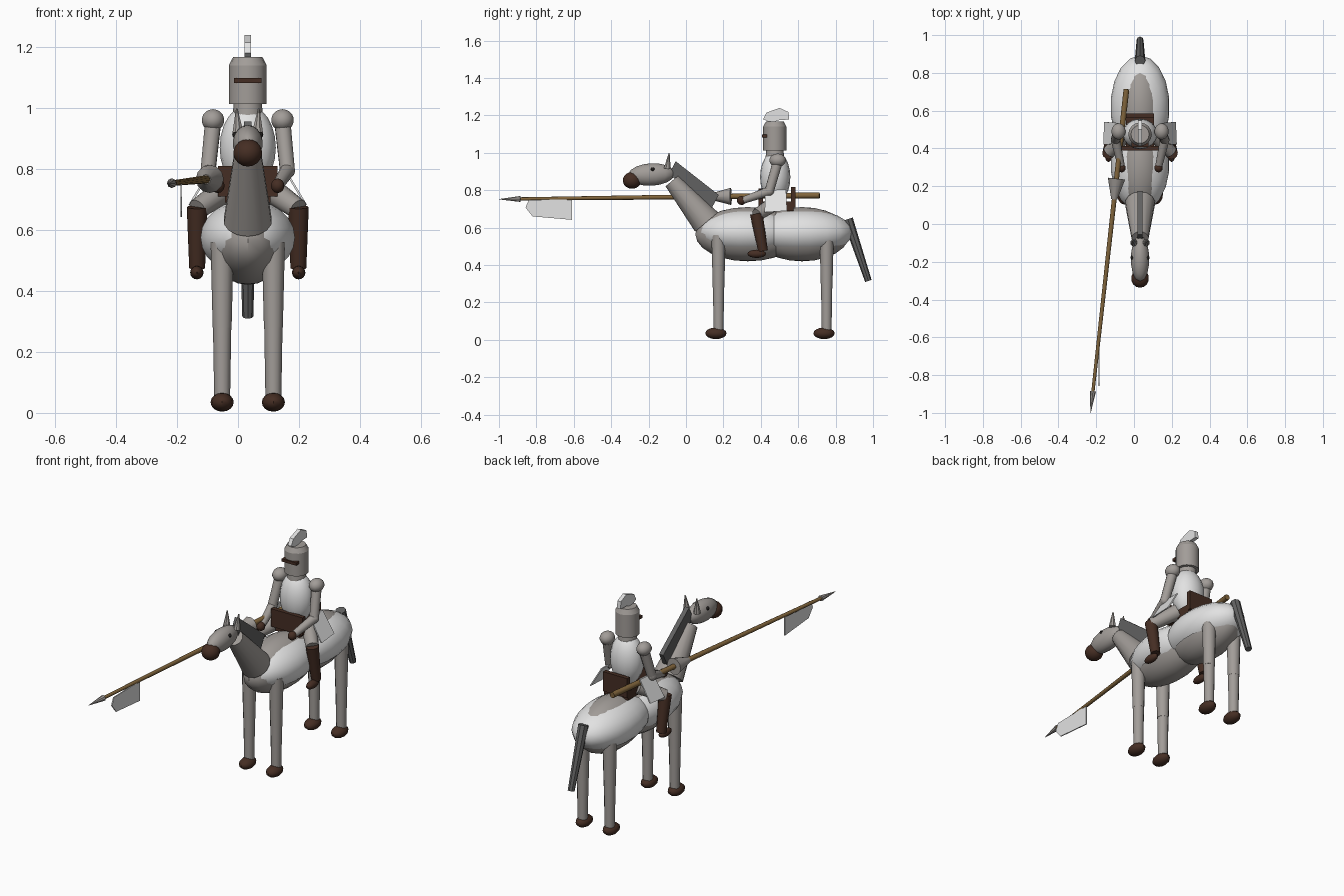
import bpy, bmesh, math
from mathutils import Vector, Matrix

if "Cube" in bpy.data.objects:
    bpy.data.objects.remove(bpy.data.objects["Cube"])

CX = 0.032  # centre plane of horse and rider


def mat(name, r, g, b):
    m = bpy.data.materials.new(name)
    m.diffuse_color = (r, g, b, 1)
    m.use_nodes = True
    m.node_tree.nodes["Principled BSDF"].inputs["Base Color"].default_value = m.diffuse_color
    return m


STEEL = mat("warm_grey", 0.36, 0.335, 0.315)
CLOTH = mat("pale_cloth", 0.76, 0.76, 0.76)
DARK = mat("dark_grey", 0.12, 0.12, 0.12)
LEATHER = mat("dark_brown", 0.06, 0.027, 0.017)
WOOD = mat("wood_brown", 0.22, 0.13, 0.045)
BLACK = mat("black", 0.015, 0.013, 0.012)


def finish(bm, name, material, smooth=True):
    bmesh.ops.recalc_face_normals(bm, faces=bm.faces[:])
    me = bpy.data.meshes.new(name)
    bm.to_mesh(me)
    bm.free()
    me.materials.append(material)
    ob = bpy.data.objects.new(name, me)
    bpy.context.collection.objects.link(ob)
    if smooth:
        bpy.ops.object.select_all(action='DESELECT')
        bpy.context.view_layer.objects.active = ob
        ob.select_set(True)
        bpy.ops.object.shade_smooth_by_angle(angle=math.radians(40))
    return ob


def ball(name, material, c, half, tilt=0, seg=14, rings=9, cut_z=None):
    """Ellipsoid, optionally tilted about x and opened below cut_z."""
    bm = bmesh.new()
    bmesh.ops.create_uvsphere(bm, u_segments=seg, v_segments=rings, radius=1)
    m = Matrix.Translation(c) @ Matrix.Rotation(tilt, 4, 'X') @ Matrix.Diagonal((*half, 1))
    bm.transform(m)
    if cut_z is not None:
        bmesh.ops.bisect_plane(bm, geom=bm.verts[:] + bm.edges[:] + bm.faces[:],
                               plane_co=(0, 0, cut_z), plane_no=(0, 0, -1), clear_outer=True)
    return finish(bm, name, material)


def rod(name, material, a, b, r1, r2, seg=12):
    """Tapered cylinder from a to b."""
    a, b = Vector(a), Vector(b)
    d = b - a
    bm = bmesh.new()
    bmesh.ops.create_cone(bm, cap_ends=True, segments=seg, radius1=r1, radius2=r2, depth=d.length)
    bm.transform(Matrix.Translation((a + b) / 2) @ d.to_track_quat('Z', 'Y').to_matrix().to_4x4())
    return finish(bm, name, material)


def box(name, material, c, half):
    bm = bmesh.new()
    bmesh.ops.create_cube(bm, size=2)
    bm.transform(Matrix.Translation(c) @ Matrix.Diagonal((*half, 1)))
    return finish(bm, name, material, False)


def plate(name, material, pts, x, half):
    """Side profile of (y, z) points extruded across x."""
    bm = bmesh.new()
    f = bm.faces.new([bm.verts.new((x - half, y, z)) for y, z in pts])
    ext = bmesh.ops.extrude_face_region(bm, geom=[f])
    vs = [v for v in ext["geom"] if isinstance(v, bmesh.types.BMVert)]
    bmesh.ops.translate(bm, verts=vs, vec=(2 * half, 0, 0))
    return finish(bm, name, material, False)


# --- horse body with cloth shells over chest and rump ---
ball("horse_chest", STEEL, (CX, 0.33, 0.565), (0.13, 0.28, 0.145), seg=18, rings=12)
ball("horse_rump", STEEL, (CX, 0.62, 0.565), (0.13, 0.255, 0.145), seg=18, rings=12)
ball("chest_cloth", CLOTH, (CX, 0.325, 0.575), (0.157, 0.26, 0.125), seg=18, rings=12, cut_z=0.5)
ball("rump_cloth", CLOTH, (CX, 0.62, 0.575), (0.157, 0.272, 0.125), seg=18, rings=12, cut_z=0.5)

# --- horse neck, head, mane, tail ---
rod("horse_neck", STEEL, (CX, 0.11, 0.63), (CX, -0.075, 0.85), 0.08, 0.045, 14)
ball("horse_head", STEEL, (CX, -0.185, 0.884), (0.05, 0.125, 0.06), tilt=math.radians(3))
ball("horse_muzzle", LEATHER, (CX, -0.288, 0.853), (0.048, 0.05, 0.045))
plate("horse_mane", DARK, [(-0.09, 0.885), (-0.055, 0.955), (0.175, 0.775), (0.135, 0.70)], CX, 0.013)
rod("horse_tail", DARK, (CX, 0.865, 0.645), (CX, 0.975, 0.315), 0.028, 0.018, 8)

for side, s in (("left", 1), ("right", -1)):
    def at(x, y, z):
        return (CX + s * x, y, z)

    # horse ears, eyes and legs
    rod("horse_ear_" + side, STEEL, at(0.032, -0.10, 0.915), at(0.036, -0.09, 0.998), 0.02, 0.003, 8)
    ball("horse_eye_" + side, BLACK, at(0.042, -0.178, 0.912), (0.009, 0.011, 0.01), seg=8, rings=6)
    for end, y in (("front", 0.174), ("rear", 0.752)):
        tag = "_%s_%s" % (end, side)
        rod("upper_leg" + tag, STEEL, at(0.084, y, 0.56), at(0.084, y, 0.28), 0.038, 0.031)
        rod("lower_leg" + tag, STEEL, at(0.084, y, 0.28), at(0.084, y, 0.045), 0.03, 0.026)
        ball("hoof" + tag, LEATHER, at(0.084, y - 0.014, 0.035), (0.038, 0.057, 0.031), seg=12, rings=8)

    # rider arms
    ball("shoulder_" + side, STEEL, at(0.114, 0.49, 0.96), (0.038, 0.044, 0.036))
    rod("upper_arm_" + side, STEEL, at(0.114, 0.49, 0.95), at(0.13, 0.445, 0.795), 0.027, 0.025)
    ball("elbow_" + side, STEEL, at(0.13, 0.445, 0.795), (0.026, 0.026, 0.026))
    rod("forearm_" + side, STEEL, at(0.13, 0.445, 0.795), at(0.1, 0.31, 0.748), 0.025, 0.019)
    ball("glove_" + side, LEATHER, at(0.098, 0.297, 0.745), (0.023, 0.025, 0.024), seg=10, rings=7)

    # rider legs
    rod("thigh_" + side, STEEL, at(0.07, 0.48, 0.735), at(0.165, 0.38, 0.668), 0.042, 0.034)
    rod("boot_" + side, LEATHER, at(0.166, 0.376, 0.675), at(0.166, 0.412, 0.475), 0.034, 0.026)
    ball("foot_" + side, LEATHER, at(0.167, 0.378, 0.46), (0.022, 0.05, 0.022), seg=12, rings=8)

    # sloping hip plate
    hip = plate("hip_plate_" + side, CLOTH,
                [(0.425, 0.80), (0.535, 0.805), (0.54, 0.69), (0.42, 0.682)], CX + s * 0.12, 0.004)
    for v in hip.data.vertices:
        v.co.x += s * (0.80 - v.co.z) * 0.6

# --- saddle ---
box("saddle_seat", LEATHER, (CX, 0.485, 0.715), (0.075, 0.09, 0.025))
box("saddle_cantle", LEATHER, (CX, 0.573, 0.762), (0.075, 0.012, 0.055))
box("saddle_pommel", LEATHER, (CX, 0.40, 0.76), (0.098, 0.012, 0.05))

# --- rider torso, neck, helmet ---
ball("torso", CLOTH, (CX, 0.477, 0.87), (0.092, 0.081, 0.14), seg=16, rings=12)
rod("neck_guard", STEEL, (CX, 0.475, 0.97), (CX, 0.475, 1.03), 0.05, 0.045)
rod("helmet", STEEL, (CX, 0.475, 1.013), (CX, 0.475, 1.14), 0.062, 0.062, 16)
rod("helmet_top", STEEL, (CX, 0.475, 1.14), (CX, 0.475, 1.167), 0.062, 0.048, 16)
box("visor_slit", LEATHER, (CX, 0.425, 1.09), (0.045, 0.018, 0.008))
plate("plume", CLOTH, [(0.412, 1.18), (0.43, 1.215), (0.50, 1.24), (0.548, 1.218),
                       (0.552, 1.178), (0.50, 1.175), (0.455, 1.16)], CX, 0.011)


# --- lance, running diagonally forward ---
def lance(y):
    t = (0.714 - y) / 1.714
    return (-0.04 - 0.19 * t, y, 0.773 - 0.021 * t)


rod("lance_shaft", WOOD, lance(0.714), lance(-0.89), 0.016, 0.009, 10)
rod("lance_tip", STEEL, lance(-0.885), lance(-1.0), 0.016, 0.001, 8)
rod("hand_guard", STEEL, lance(0.24), lance(0.13), 0.046, 0.016, 12)
plate("pennant", CLOTH, [(-0.84, 0.748), (-0.61, 0.752), (-0.61, 0.642), (-0.82, 0.66), (-0.858, 0.708)],
      -0.186, 0.003)
